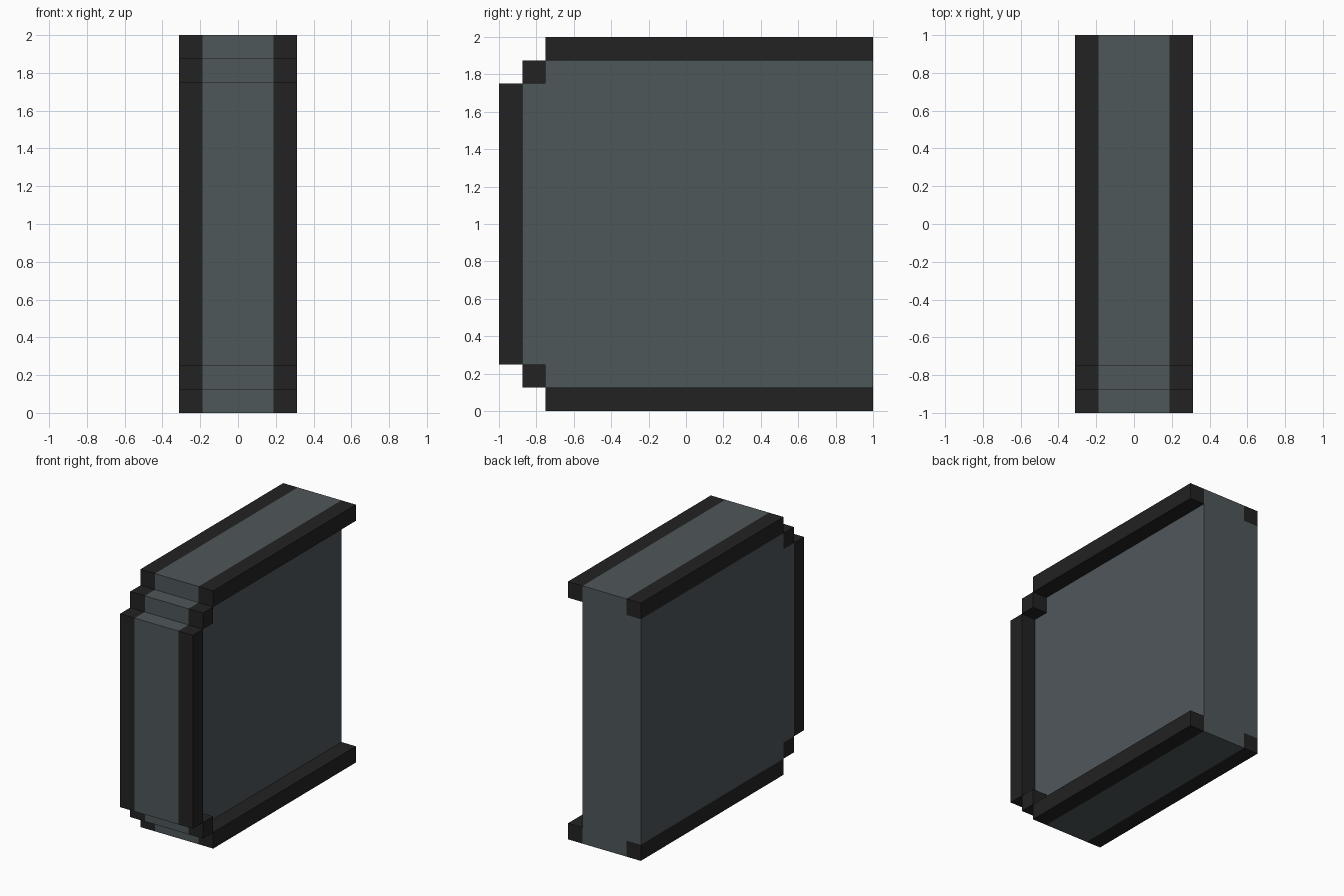
import bpy, bmesh

if "Cube" in bpy.data.objects:
    bpy.data.objects.remove(bpy.data.objects["Cube"])

S = 0.125          # step / trim thickness
X_OUT, X_IN = 0.3125, 0.1875


def material(name, rgb):
    m = bpy.data.materials.new(name)
    m.diffuse_color = (*rgb, 1)
    m.use_nodes = True
    m.node_tree.nodes["Principled BSDF"].inputs["Base Color"].default_value = m.diffuse_color
    return m


grey = material("slate grey", (0.078, 0.096, 0.102))
black = material("charcoal trim", (0.016, 0.016, 0.016))


def make(name, profiles, x0, x1, mat):
    """Extrude closed (y, z) profiles along x from x0 to x1."""
    bm = bmesh.new()
    for profile in profiles:
        face = bm.faces.new([bm.verts.new((x0, y, z)) for y, z in profile])
        ext = bmesh.ops.extrude_face_region(bm, geom=[face])["geom"]
        verts = [g for g in ext if isinstance(g, bmesh.types.BMVert)]
        bmesh.ops.translate(bm, verts=verts, vec=(x1 - x0, 0, 0))
    bmesh.ops.recalc_face_normals(bm, faces=bm.faces[:])
    mesh = bpy.data.meshes.new(name)
    bm.to_mesh(mesh)
    bm.free()
    mesh.materials.append(mat)
    ob = bpy.data.objects.new(name, mesh)
    bpy.context.collection.objects.link(ob)
    return ob


def rect(y0, y1, z0, z1):
    return [(y0, z0), (y1, z0), (y1, z1), (y0, z1)]


def symmetric(lower):
    """Mirror a lower half profile about z = 1."""
    return lower + [(y, 2 - z) for y, z in reversed(lower)]


# Core slab with stepped front corners
core = symmetric([(1, 0), (-1 + 2 * S, 0), (-1 + 2 * S, S), (-1 + S, S),
                  (-1 + S, 2 * S), (-1, 2 * S)])
make("core_slab", [core], -X_IN, X_IN, grey)

# Left side panel, flush with the trim (the right side stays recessed)
panel = symmetric([(1, S), (-1 + 2 * S, S), (-1 + 2 * S, 2 * S), (-1 + S, 2 * S)])
make("left_panel", [panel], -X_OUT, -X_IN, grey)

# Edge trim on both sides: rails, corner blocks, front column
rails = [rect(-1 + 2 * S, 1, 0, S), rect(-1 + 2 * S, 1, 2 - S, 2)]
corners = [rect(-1 + S, -1 + 2 * S, S, 2 * S), rect(-1 + S, -1 + 2 * S, 2 - 2 * S, 2 - S)]
column = [rect(-1, -1 + S, 2 * S, 2 - 2 * S)]
for side, sx in (("left", -1), ("right", 1)):
    for part, shapes in (("rails", rails), ("corner_blocks", corners), ("front_column", column)):
        make(f"{side}_{part}", shapes, sx * X_IN, sx * X_OUT, black)
